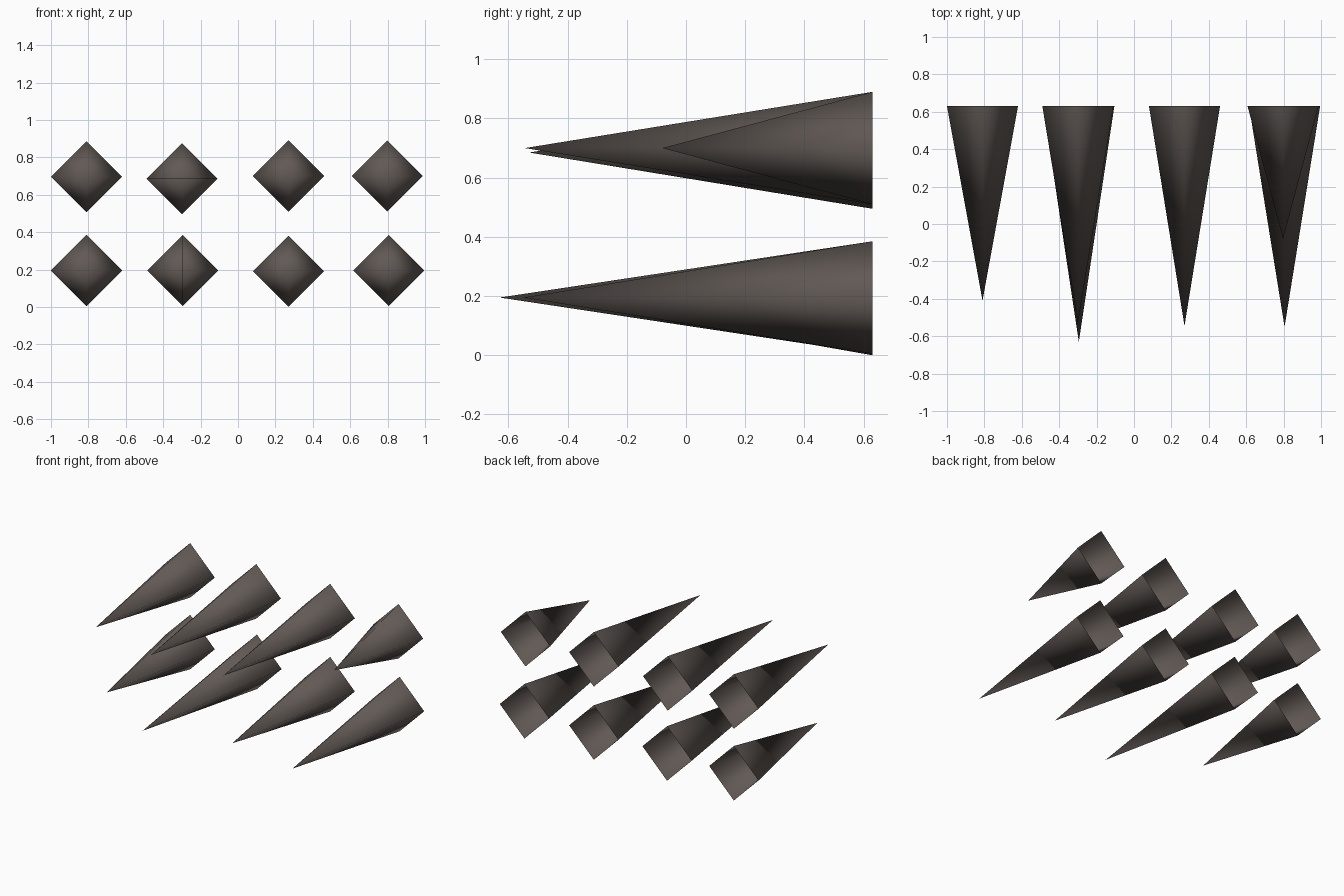
import bpy
import bmesh
from math import radians
from mathutils import Matrix, Vector

cube = bpy.data.objects.get("Cube")
if cube:
    bpy.data.objects.remove(cube, do_unlink=True)

# Single dark stone colour
COLOUR = (0.12, 0.10, 0.09, 1.0)
stone = bpy.data.materials.new("dark_brown_stone")
stone.use_nodes = True
stone.diffuse_color = COLOUR
stone.node_tree.nodes["Principled BSDF"].inputs["Base Color"].default_value = COLOUR

RADIUS = 0.19
BACK = 0.63


def make_spike(name, x, z, tip):
    """Smooth four-sided hollow spike, open at the back, pointing to the front."""
    length = BACK - tip
    bm = bmesh.new()
    place = Matrix.Translation((x, BACK - length / 2, z)) @ Matrix.Rotation(radians(90), 4, 'X')
    bmesh.ops.create_cone(bm, cap_ends=False, segments=4, radius1=RADIUS,
                          radius2=0, depth=length, matrix=place)
    bmesh.ops.remove_doubles(bm, verts=bm.verts, dist=0.0001)
    # Make every side face away from the spike's axis
    bm.normal_update()
    for face in bm.faces:
        outward = face.calc_center_median() - Vector((x, 0, z))
        outward.y = 0
        if face.normal.dot(outward) < 0:
            face.normal_flip()
        face.smooth = True
    mesh = bpy.data.meshes.new(name)
    bm.to_mesh(mesh)
    bm.free()
    mesh.materials.append(stone)
    bpy.context.collection.objects.link(bpy.data.objects.new(name, mesh))


# Two rows of spikes: centre x, centre z, tip y
rows = {
    "upper": [(-0.81, 0.695, -0.41), (-0.30, 0.685, -0.53),
              (0.27, 0.70, -0.545), (0.797, 0.70, -0.08)],
    "lower": [(-0.81, 0.195, -0.29), (-0.295, 0.195, -0.63),
              (0.27, 0.19, -0.45), (0.805, 0.195, -0.55)],
}
columns = ("far_right", "inner_right", "inner_left", "far_left")
for row, spikes in rows.items():
    for column, (x, z, tip) in zip(columns, spikes):
        make_spike(f"{row}_{column}_spike", x, z, tip)
